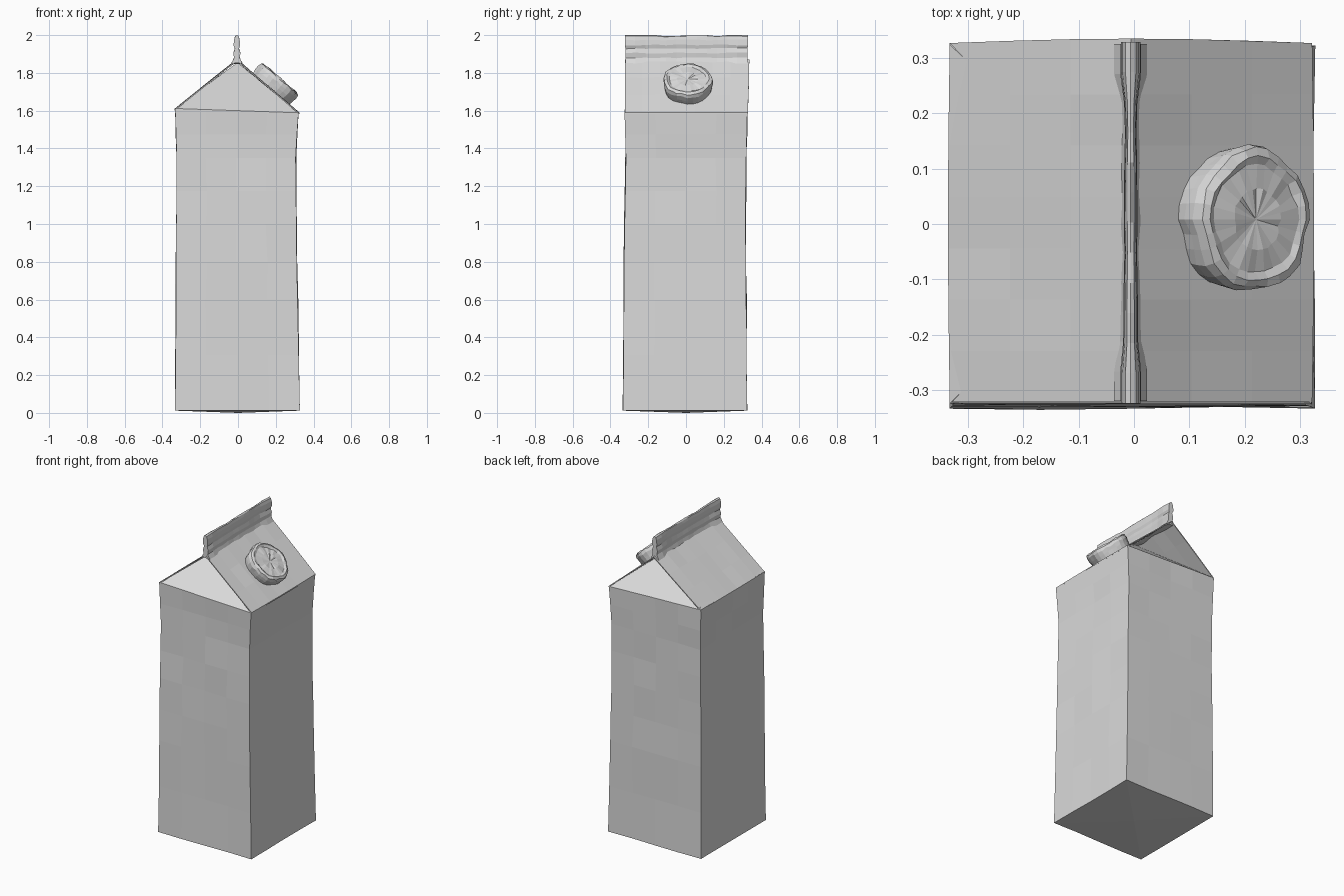
import bpy, bmesh, math, random
from mathutils import Matrix, Vector

random.seed(4)
if "Cube" in bpy.data.objects:
    bpy.data.objects.remove(bpy.data.objects["Cube"], do_unlink=True)

# One plain grey for the whole carton
grey = bpy.data.materials.new("plain_grey")
grey.use_nodes = True
grey.diffuse_color = (0.7, 0.7, 0.7, 1)
grey.node_tree.nodes["Principled BSDF"].inputs["Base Color"].default_value = (0.7, 0.7, 0.7, 1)


def jit(a):
    return random.uniform(-a, a)


def lerp(a, b, t):
    return a + (b - a) * t


def loft(name, rings, start=None, end=None, matrix=Matrix()):
    """Skin closed rings of points; ends are flat, or fans to a given point."""
    bm = bmesh.new()
    rows = [[bm.verts.new(p) for p in ring] for ring in rings]
    n = len(rows[0])
    for a, b in zip(rows, rows[1:]):
        for i in range(n):
            j = (i + 1) % n
            bm.faces.new((a[i], a[j], b[j], b[i]))
    for row, tip in ((rows[0], start), (rows[-1], end)):
        if tip is None:
            bm.faces.new(row)
        else:
            v = bm.verts.new(tip)
            for i in range(n):
                bm.faces.new((row[i], row[(i + 1) % n], v))
    bmesh.ops.recalc_face_normals(bm, faces=bm.faces)
    bm.transform(matrix)
    mesh = bpy.data.meshes.new(name)
    bm.to_mesh(mesh)
    bm.free()
    mesh.materials.append(grey)
    obj = bpy.data.objects.new(name, mesh)
    bpy.context.collection.objects.link(obj)
    return obj


# Body: crumpled square walls, lofted upward; (z, left, right, front, back)
STATIONS = [
    (0.012, -0.333, 0.327, -0.333, 0.322),
    (0.6, -0.329, 0.316, -0.329, 0.319),
    (1.0, -0.326, 0.308, -0.325, 0.315),
    (1.35, -0.325, 0.306, -0.318, 0.319),
    (1.6, -0.333, 0.320, -0.325, 0.325),
]
SIDE = 4


def wall_ring(s, wobble):
    z, x0, x1, y0, y1 = s
    corners = [(x0, y0), (x1, y0), (x1, y1), (x0, y1)]
    ring = []
    for k in range(4):
        a, b = corners[k], corners[(k + 1) % 4]
        for i in range(SIDE):
            t = i / SIDE
            w = wobble if i else 0.001
            x, y = lerp(a[0], b[0], t) + jit(w), lerp(a[1], b[1], t) + jit(w)
            tilt = -0.035 * x if z > 1.5 else 0
            ring.append((x, y, z + tilt))
    return ring


rings = []
for a, b in zip(STATIONS, STATIONS[1:]):
    for t in (0, 0.5):
        rings.append(wall_ring([lerp(p, q, t) for p, q in zip(a, b)], 0.004))
rings.append(wall_ring(STATIONS[-1], 0.001))

# The top of the body carries the end panels folded in to the middle
loft("carton_body", rings, start=(0, 0, 0), end=(-0.003, 0, 1.855))

# Roof: a thin folded sheet that overhangs the folded end panels
EAVE_L, RIDGE, EAVE_R = Vector((-0.333, 1.61)), Vector((-0.005, 1.87)), Vector((0.322, 1.59))
outline = [EAVE_L.lerp(RIDGE, i / 3) for i in range(3)] + [RIDGE.lerp(EAVE_R, i / 3) for i in range(4)]
rings = []
for k in range(8):
    t = k / 7
    bow = 0.008 * math.sin(math.pi * t)
    top, under = [], []
    for i, p in enumerate(outline):
        inner = 0 < k < 7 and i not in (0, 6)
        y = lerp(-0.322, 0.327, t)
        z = p.y + (jit(0.005) if inner else 0)
        if k == 7:
            y += 0.008 * math.sin(math.pi * i / 6)
        x = p.x + (math.copysign(bow, p.x) * 0.4 if i in (0, 6) else 0)
        top.append((x, y, z))
        under.append((x, y, z - 0.008))
    rings.append(top + under[::-1])
loft("gable_roof", rings)

# Top fin: pinched seal with a thicker band along its upper edge
FIN = [(1.85, 0.022), (1.88, 0.011), (1.905, 0.014), (1.93, 0.008),
       (1.948, 0.013), (1.975, 0.011), (1.993, 0.007)]
rings = []
for k in range(13):
    t = k / 12
    swell = 1.35 if k in (0, 1, 11, 12) else 0.85 + jit(0.12)
    right, left = [], []
    for z, w in FIN:
        end_out = 0.004 if z > 1.94 else 0
        y = lerp(-0.32 - end_out, 0.325 + end_out, t)
        zz = z + jit(0.003)
        right.append((-0.006 + w * swell, y, zz))
        left.append((-0.006 - w * swell, y, zz))
    rings.append(right + [(-0.006, y, 2.0 - (0.006 if k in (4, 5, 9) else 0))] + left[::-1])
loft("top_fin", rings)

# Screw cap: lumpy disc lying square to the right roof panel
N = 28
lumps = [1 + 0.03 * math.sin(5 * math.tau * i / N) + jit(0.025) for i in range(N)]
rings = []
for r, h in [(0.122, -0.045), (0.128, -0.012), (0.131, 0.012), (0.126, 0.03),
             (0.112, 0.037), (0.098, 0.03), (0.055, 0.032)]:
    ring = []
    for i in range(N):
        a = math.tau * i / N
        rr = r * lerp(1, lumps[i], 0.8) + jit(0.002)
        ring.append((rr * math.cos(a), rr * math.sin(a), h + jit(0.004)))
    rings.append(ring)
place = Matrix.Translation((0.201, 0.008, 1.744)) @ Matrix.Rotation(0.707, 4, "Y")
loft("screw_cap", rings, end=(0, 0, 0.03), matrix=place)
